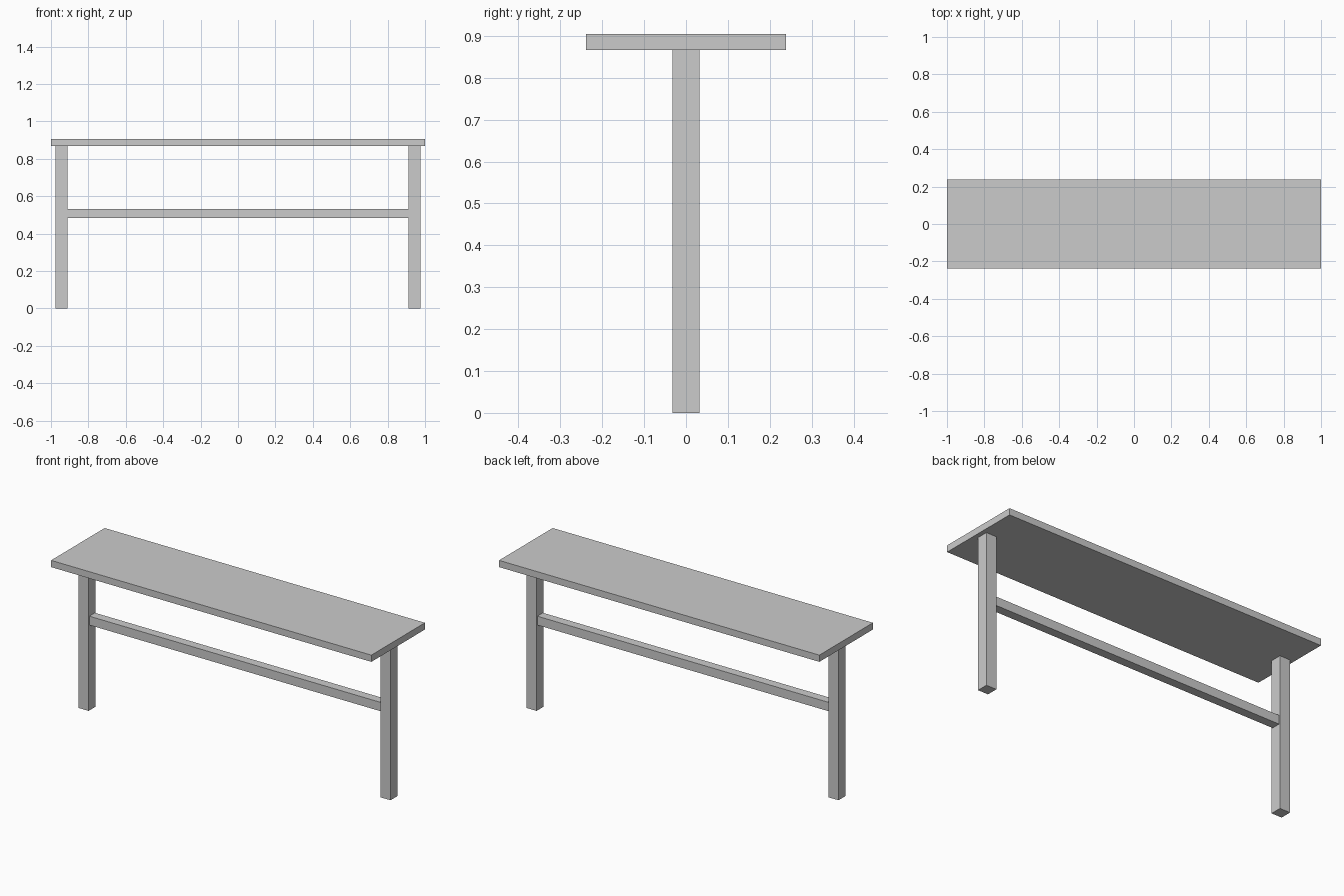
import bpy

if "Cube" in bpy.data.objects:
    bpy.data.objects.remove(bpy.data.objects["Cube"])

def box(name, x, y, z):
    """Axis-aligned box from (min, max) ranges."""
    ranges = (x, y, z)
    bpy.ops.mesh.primitive_cube_add(size=1, location=[(a + b) / 2 for a, b in ranges])
    obj = bpy.context.object
    obj.name = name
    obj.scale = [b - a for a, b in ranges]
    bpy.ops.object.transform_apply(location=False, rotation=False, scale=True)
    return obj

TOP_Z, UNDER_Z = 0.905, 0.867
LEG_IN, LEG_OUT = 0.911, 0.975

# Flat top board
box("top_board", (-1, 1), (-0.239, 0.239), (UNDER_Z, TOP_Z))

# One square leg at each end
for side, (x0, x1) in {"left": (-LEG_OUT, -LEG_IN), "right": (LEG_IN, LEG_OUT)}.items():
    box(side + "_leg", (x0, x1), (-0.032, 0.032), (0, UNDER_Z))

# Stretcher between the legs
box("stretcher", (-LEG_IN, LEG_IN), (-0.025, 0.025), (0.482, 0.532))
